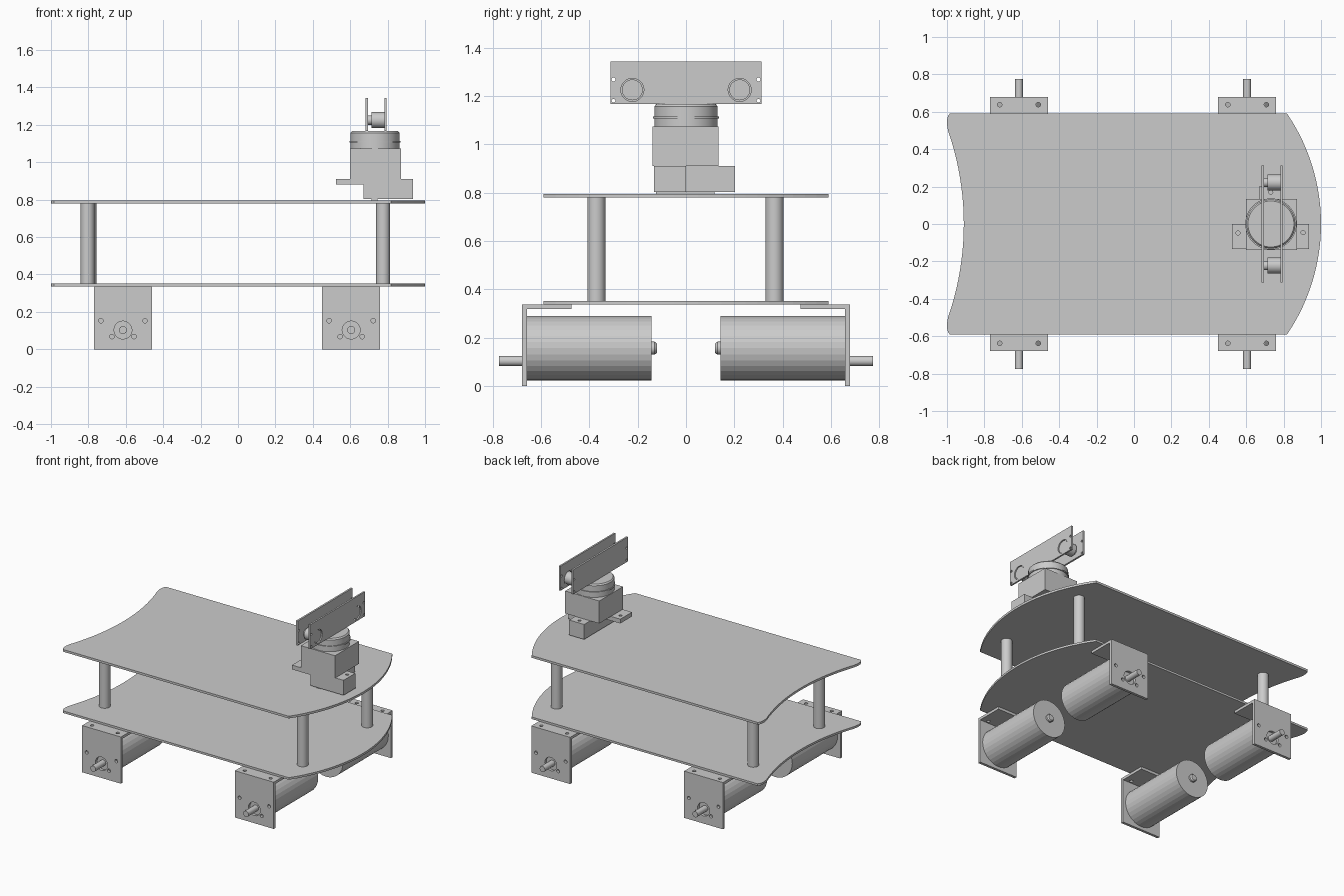
import bpy, bmesh
from math import sin, cos, pi, sqrt
from mathutils import Matrix, Vector

if "Cube" in bpy.data.objects:
    bpy.data.objects.remove(bpy.data.objects["Cube"])

# local (u, v, depth) -> world axes for a slab facing X, Y or Z
AXES = {
    'Z': Matrix.Identity(3),
    'Y': Matrix(((1, 0, 0), (0, 0, -1), (0, 1, 0))),
    'X': Matrix(((0, 0, 1), (1, 0, 0), (0, 1, 0))),
}


def add(name, mesh, smooth=False):
    ob = bpy.data.objects.new(name, mesh)
    bpy.context.collection.objects.link(ob)
    mesh.polygons.foreach_set("use_smooth", [False] * len(mesh.polygons))
    if smooth:
        bpy.ops.object.select_all(action='DESELECT')
        bpy.context.view_layer.objects.active = ob
        ob.select_set(True)
        bpy.ops.object.shade_smooth_by_angle()
    return ob


def slab(name, outline, holes, axis, lo, hi):
    """Flat plate from an outline, with round holes (u, v, r), between lo and hi on the axis."""
    cu = bpy.data.curves.new(name, 'CURVE')
    cu.dimensions, cu.fill_mode, cu.extrude = '2D', 'BOTH', (hi - lo) / 2
    rings = [outline] + [[(u + r * cos(2 * pi * i / 20), v + r * sin(2 * pi * i / 20))
                          for i in range(20)] for u, v, r in holes]
    for ring in rings:
        sp = cu.splines.new('POLY')
        sp.points.add(len(ring) - 1)
        for p, (u, v) in zip(sp.points, ring):
            p.co = (u, v, 0, 1)
        sp.use_cyclic_u = True
    tmp = bpy.data.objects.new(name + "_outline", cu)
    bpy.context.collection.objects.link(tmp)
    bpy.context.view_layer.update()
    dg = bpy.context.evaluated_depsgraph_get()
    mesh = bpy.data.meshes.new_from_object(tmp.evaluated_get(dg))
    bpy.data.objects.remove(tmp)
    offset = Vector((0, 0, 0))
    offset['XYZ'.index(axis)] = (lo + hi) / 2
    mesh.transform(Matrix.Translation(offset) @ AXES[axis].to_4x4())
    bm = bmesh.new()
    bm.from_mesh(mesh)
    bmesh.ops.remove_doubles(bm, verts=bm.verts, dist=1e-5)
    bmesh.ops.recalc_face_normals(bm, faces=bm.faces)
    bm.to_mesh(mesh)
    bm.free()
    return add(name, mesh)


def rect(u0, u1, v0, v1):
    return [(u0, v0), (u1, v0), (u1, v1), (u0, v1)]


def cyl(name, p0, p1, r, segs=32, r2=None, smooth=True):
    p0, p1 = Vector(p0), Vector(p1)
    d = p1 - p0
    m = Matrix.Translation((p0 + p1) / 2) @ d.to_track_quat('Z', 'Y').to_matrix().to_4x4()
    bm = bmesh.new()
    bmesh.ops.create_cone(bm, cap_ends=True, segments=segs, radius1=r,
                          radius2=r if r2 is None else r2, depth=d.length, matrix=m)
    mesh = bpy.data.meshes.new(name)
    bm.to_mesh(mesh)
    bm.free()
    return add(name, mesh, smooth)


# Deck outline: bowed front end, hollow rear end with rounded corners
W = 0.59
bow = []
for i in range(25):
    y = -W + 2 * W * i / 24
    bow.append((-0.05 + sqrt(1.05 ** 2 - y * y), y))
corner = [(-0.985, W), (-0.994, 0.578), (-0.999, 0.56), (-1.0, 0.535)]
hollow = []
for i in range(21):
    y = 0.5 - i / 20
    hollow.append((-0.91 - (1.52 - sqrt(1.52 ** 2 - y * y)), y))
deck = bow + corner + hollow + [(x, -y) for x, y in reversed(corner)]
slab("lower_deck", deck, [], 'Z', 0.337, 0.352)
slab("upper_deck", deck, [], 'Z', 0.779, 0.795)

# Posts between the decks
for x, y in ((-0.804, -0.371), (-0.794, 0.366), (0.776, -0.371), (0.776, 0.366)):
    cyl("deck_post", (x, y, 0.35), (x, y, 0.781), 0.037)

# Four drive motors on angle brackets
for x in (-0.615, 0.605):
    for s in (-1, 1):
        lo, hi = sorted((s * 0.659, s * 0.678))
        holes = [(x, 0.103, 0.048)]
        flange_holes = []
        for k in (-1, 1):
            holes += [(x + k * 0.118, 0.153, 0.012), (x + k * 0.059, 0.068, 0.012)]
            flange_holes.append((x + k * 0.103, s * 0.638, 0.012))
        slab("bracket_face", rect(x - 0.155, x + 0.155, 0, 0.337), holes, 'Y', lo, hi)
        slab("bracket_flange", rect(x - 0.155, x + 0.155, *sorted((s * 0.474, s * 0.66))),
             flange_holes, 'Z', 0.318, 0.337)
        cyl("motor_body", (x, s * 0.142, 0.156), (x, s * 0.659, 0.156), 0.134, smooth=False)
        cyl("motor_rear_bearing", (x, s * 0.13, 0.156), (x, s * 0.145, 0.156), 0.027)
        cyl("motor_rear_bearing_tip", (x, s * 0.13, 0.156), (x, s * 0.121, 0.156), 0.027, r2=0.02)
        cyl("motor_shaft", (x, s * 0.65, 0.103), (x, s * 0.774, 0.103), 0.021)

# Pan servo: foot, stepped lower housing, thin ear and main block
slab("servo_foot", rect(0.715, 0.745, -0.125, 0.118), [], 'Z', 0.793, 0.806)
slab("servo_base_block", rect(0.671, 0.936, -0.133, 0.0), [(0.904, -0.046, 0.011)], 'Z', 0.803, 0.911)
slab("servo_side_block", rect(0.671, 0.79, 0.0, 0.203), [(0.731, 0.17, 0.011)], 'Z', 0.803, 0.911)
slab("servo_ear", rect(0.524, 0.671, -0.133, 0.0), [(0.556, -0.048, 0.011)], 'Z', 0.88, 0.911)
slab("servo_body", rect(0.599, 0.871, -0.138, 0.134), [], 'Z', 0.911, 1.073)

# Turntable on the servo
c = (0.732, 0.0)
cyl("turntable_lower", (*c, 1.073), (*c, 1.106), 0.131, 48)
cyl("turntable_rim", (*c, 1.106), (*c, 1.115), 0.137, 48)
cyl("turntable_upper", (*c, 1.115), (*c, 1.157), 0.131, 48)
cyl("turntable_top", (*c, 1.157), (*c, 1.166), 0.131, 48, r2=0.123)

# Range sensor: two boards with a pair of transducers between them
pins = [(sy * 0.3, z, 0.008) for sy in (-1, 1) for z in (1.18, 1.268)]
eyes = [(sy * 0.222, 1.225, 0.048) for sy in (-1, 1)]
board = rect(-0.312, 0.312, 1.166, 1.343)
slab("sensor_rear_board", board, pins, 'X', 0.683, 0.696)
slab("sensor_front_board", board, pins + eyes, 'X', 0.783, 0.795)
for y, z, r in eyes:
    cyl("transducer_base", (0.694, y, z), (0.715, y, z), 0.025)
    cyl("transducer", (0.713, y, z), (0.79, y, z), 0.043)
